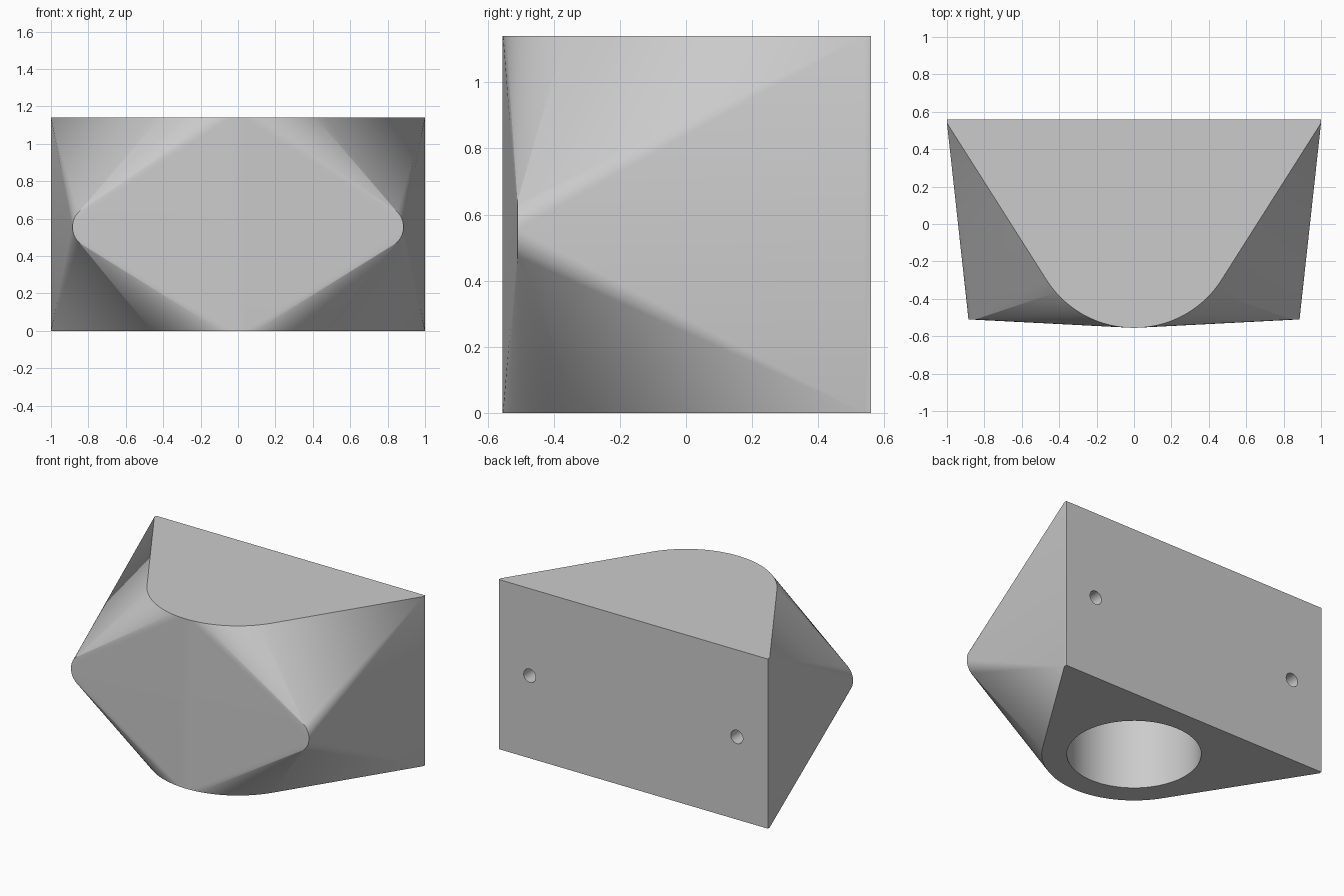
import bpy, bmesh, math
from mathutils import Matrix, Vector

cube = bpy.data.objects.get("Cube")
if cube:
    bpy.data.objects.remove(cube, do_unlink=True)

HEIGHT, BACK, NOSE_R = 1.14, 0.56, 0.555
TIP = Vector((0.77, -0.51, 0.555))
TIP_R, BORE_R, SCREW_R = 0.115, 0.404, 0.045

grey = bpy.data.materials.new("light grey")
grey.use_nodes = True
grey.diffuse_color = (0.6, 0.6, 0.6, 1)
grey.node_tree.nodes["Principled BSDF"].inputs["Base Color"].default_value = (0.6, 0.6, 0.6, 1)


def make_object(name, bm):
    mesh = bpy.data.meshes.new(name)
    bm.to_mesh(mesh)
    bm.free()
    mesh.materials.append(grey)
    obj = bpy.data.objects.new(name, mesh)
    bpy.context.collection.objects.link(obj)
    return obj


def cylinder(name, radius, depth, centre, along_y=False, segments=64):
    bm = bmesh.new()
    turn = Matrix.Rotation(math.pi / 2 if along_y else 0, 4, "X")
    bmesh.ops.create_cone(bm, cap_ends=True, segments=segments, radius1=radius,
                          radius2=radius, depth=depth,
                          matrix=Matrix.Translation(centre) @ turn)
    obj = make_object(name, bm)
    obj.hide_render = True
    return obj


# Body: hull around a back plate, an upright round nose and two side tips
points = [(x, y, z) for x in (-1, 1) for y in (BACK - 0.02, BACK) for z in (0, HEIGHT)]
for i in range(97):
    a = math.pi + math.pi * i / 96
    points += [(NOSE_R * math.cos(a), NOSE_R * math.sin(a), z) for z in (0, HEIGHT)]
for side in (-1, 1):
    for i in range(64):
        a = math.tau * i / 64
        points.append((side * (TIP.x + TIP_R * math.cos(a)), TIP.y,
                       TIP.z + TIP_R * math.sin(a)))
bm = bmesh.new()
for p in points:
    bm.verts.new(p)
hull = bmesh.ops.convex_hull(bm, input=bm.verts)
loose = {g for g in hull["geom_interior"] + hull["geom_unused"]
         if isinstance(g, bmesh.types.BMVert)}
bmesh.ops.delete(bm, geom=list(loose), context="VERTS")
bmesh.ops.dissolve_limit(bm, angle_limit=0.002, verts=bm.verts, edges=bm.edges)
bmesh.ops.recalc_face_normals(bm, faces=bm.faces)
body = make_object("housing_body", bm)

# Large blind bore from below and two blind screw holes in the back
bore_top = HEIGHT - 0.12
cutters = [cylinder("bore_cutter", BORE_R, bore_top + 0.1, (0, 0, (bore_top - 0.1) / 2))]
for side, label in ((1, "left"), (-1, "right")):
    cutters.append(cylinder(label + "_screw_cutter", SCREW_R, 0.6,
                            (side * TIP.x, BACK - 0.2, TIP.z), True, 32))

bpy.ops.object.select_all(action="DESELECT")
body.select_set(True)
bpy.context.view_layer.objects.active = body
for cutter in cutters:
    cut = body.modifiers.new(cutter.name, "BOOLEAN")
    cut.operation, cut.solver, cut.object = "DIFFERENCE", "EXACT", cutter
    bpy.ops.object.modifier_apply(modifier=cut.name)
    bpy.data.objects.remove(cutter, do_unlink=True)

bpy.ops.object.shade_smooth_by_angle(angle=math.radians(25))
